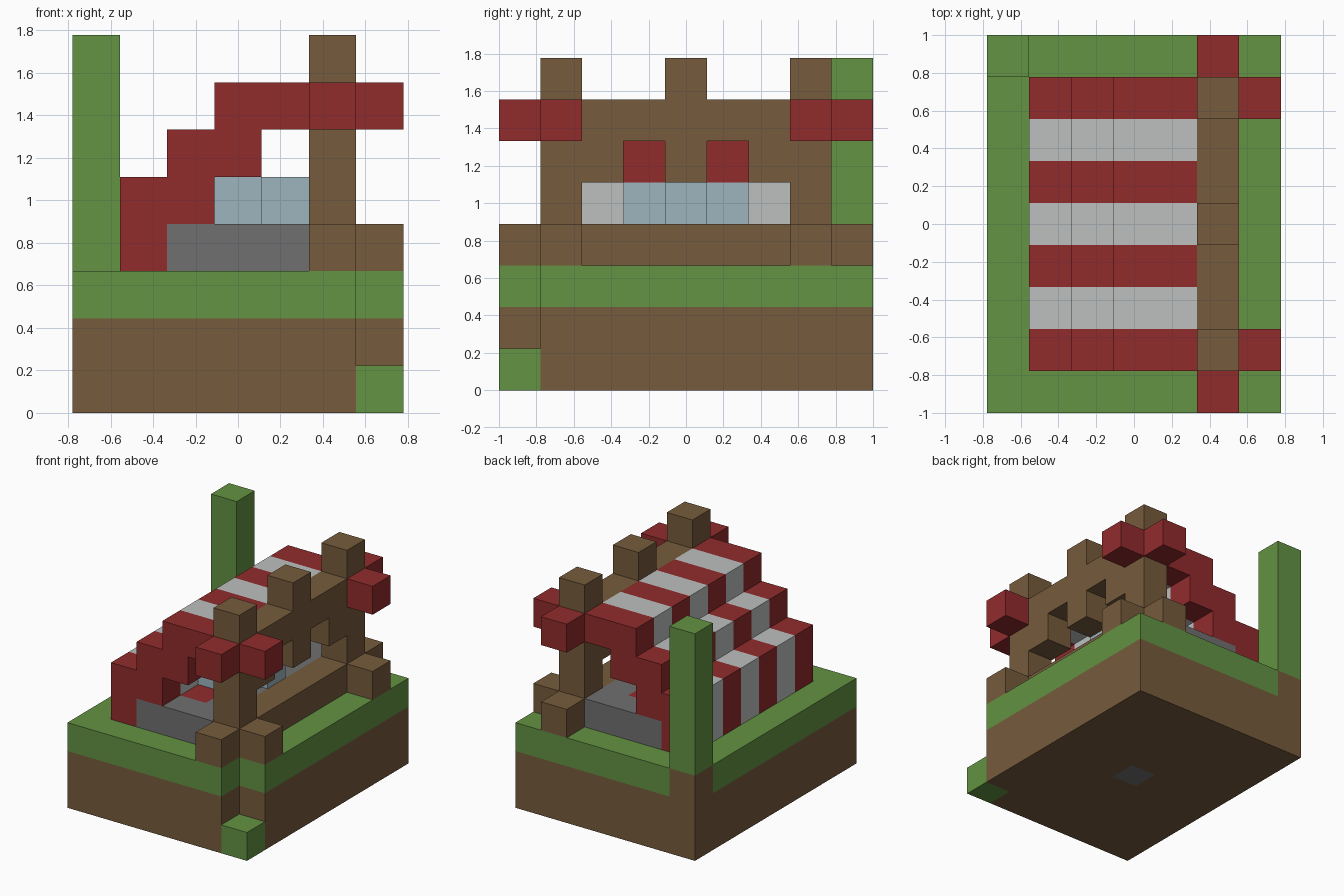
import bpy
import bmesh
from math import radians
from mathutils import Vector

if "Cube" in bpy.data.objects:
    bpy.data.objects.remove(bpy.data.objects["Cube"], do_unlink=True)

CELL = 2 / 9                       # side of one block
ORIGIN = Vector((-3.5, -4.5, 0))   # corner of the block grid


def material(name, rgb):
    linear = [((c / 255 + 0.055) / 1.055) ** 2.4 for c in rgb] + [1]
    mat = bpy.data.materials.new(name)
    mat.diffuse_color = linear
    mat.use_nodes = True
    for node in mat.node_tree.nodes:
        if node.type == 'BSDF_PRINCIPLED':
            node.inputs["Base Color"].default_value = linear
            node.inputs["Roughness"].default_value = 0.9
    return mat


GRASS = material("grass green", (99, 147, 67))
WOOD = material("earth brown", (118, 91, 60))
RED = material("cloth red", (145, 43, 44))
WHITE = material("cloth white", (189, 192, 192))
BLUE = material("pale blue", (157, 181, 191))
STONE = material("stone grey", (112, 112, 112))


def block(x, y, z, nx=1, ny=1, nz=1):
    """All grid cells of a cuboid starting at x, y, z."""
    return {(i, j, k) for i in range(x, x + nx)
            for j in range(y, y + ny) for k in range(z, z + nz)}


def part(name, cells, mats, rule=lambda c: 0):
    """Make the outer skin of a set of cells; rule picks each cell's material."""
    bm = bmesh.new()
    for cell in cells:
        centre = Vector(cell) + Vector((0.5, 0.5, 0.5))
        for axis in range(3):
            for sign in (-1, 1):
                n = Vector((0, 0, 0))
                n[axis] = sign
                if tuple(int(a + b) for a, b in zip(cell, n)) in cells:
                    continue
                u = Vector((n.y, n.z, n.x))
                v = n.cross(u)
                corners = (-u - v, u - v, u + v, v - u)
                face = bm.faces.new(
                    [bm.verts.new((centre + (n + c) / 2 + ORIGIN) * CELL) for c in corners])
                face.material_index = rule(cell)
    bmesh.ops.remove_doubles(bm, verts=bm.verts, dist=CELL / 100)
    bmesh.ops.dissolve_limit(bm, angle_limit=radians(1), verts=bm.verts,
                             edges=bm.edges, delimit={'MATERIAL'})
    mesh = bpy.data.meshes.new(name)
    bm.to_mesh(mesh)
    bm.free()
    for mat in mats:
        mesh.materials.append(mat)
    obj = bpy.data.objects.new(name, mesh)
    bpy.context.collection.objects.link(obj)
    return obj


def both_ends(cells):
    """Add the mirror image of the cells, front to back."""
    return cells | {(x, 8 - y, z) for x, y, z in cells}


# Ground: earth with a grass layer, one notched corner and a stone underneath
POST_FOOT = (0, 8, 2)
CORNER = (6, 0, 0)
STONE_CORE = (3, 4, 0)


def ground_colour(cell):
    if cell == STONE_CORE:
        return 2
    return 1 if cell == CORNER or (cell[2] == 2 and cell != POST_FOOT) else 0


part("ground", block(0, 0, 0, 7, 9, 3) - block(6, 0, 1, 1, 1, 2),
     [WOOD, GRASS, STONE], ground_colour)

# Tall corner post
part("corner_post", block(0, 8, 3, 1, 1, 5), [GRASS])

# Stone floor with a red tile at each end
part("floor", block(2, 1, 3, 3, 7, 1), [STONE, RED],
     lambda c: int(c in both_ends({(3, 2, 3)})))

# Blue seat inside
part("seat", block(3, 3, 4, 1, 3, 1) | block(4, 4, 4), [BLUE])

# Stepped striped awning
awning = set()
for step in range(3):
    awning |= block(1 + step, 1, 3 + step, 1, 7, 2)
awning |= block(4, 1, 6, 1, 7, 1)
part("striped_awning", awning, [WHITE, RED], lambda c: c[1] % 2)

# Wooden frame: sill, lintel, end posts, hanging middle post and braces
frame = block(5, 1, 3, 1, 7, 1) | block(5, 1, 6, 1, 7, 1)
frame |= block(5, 4, 5, 1, 1, 3)
frame |= both_ends(block(5, 1, 3, 1, 1, 5) | block(5, 2, 5))
part("wooden_frame", frame, [WOOD])

# Feet and red ornaments around the end posts
around_post = both_ends({(5, 0, 0), (6, 1, 0)})
for name, level, mat in (("post_feet", 3, WOOD), ("post_ornaments", 6, RED)):
    part(name, {(x, y, level) for x, y, z in around_post}, [mat])
